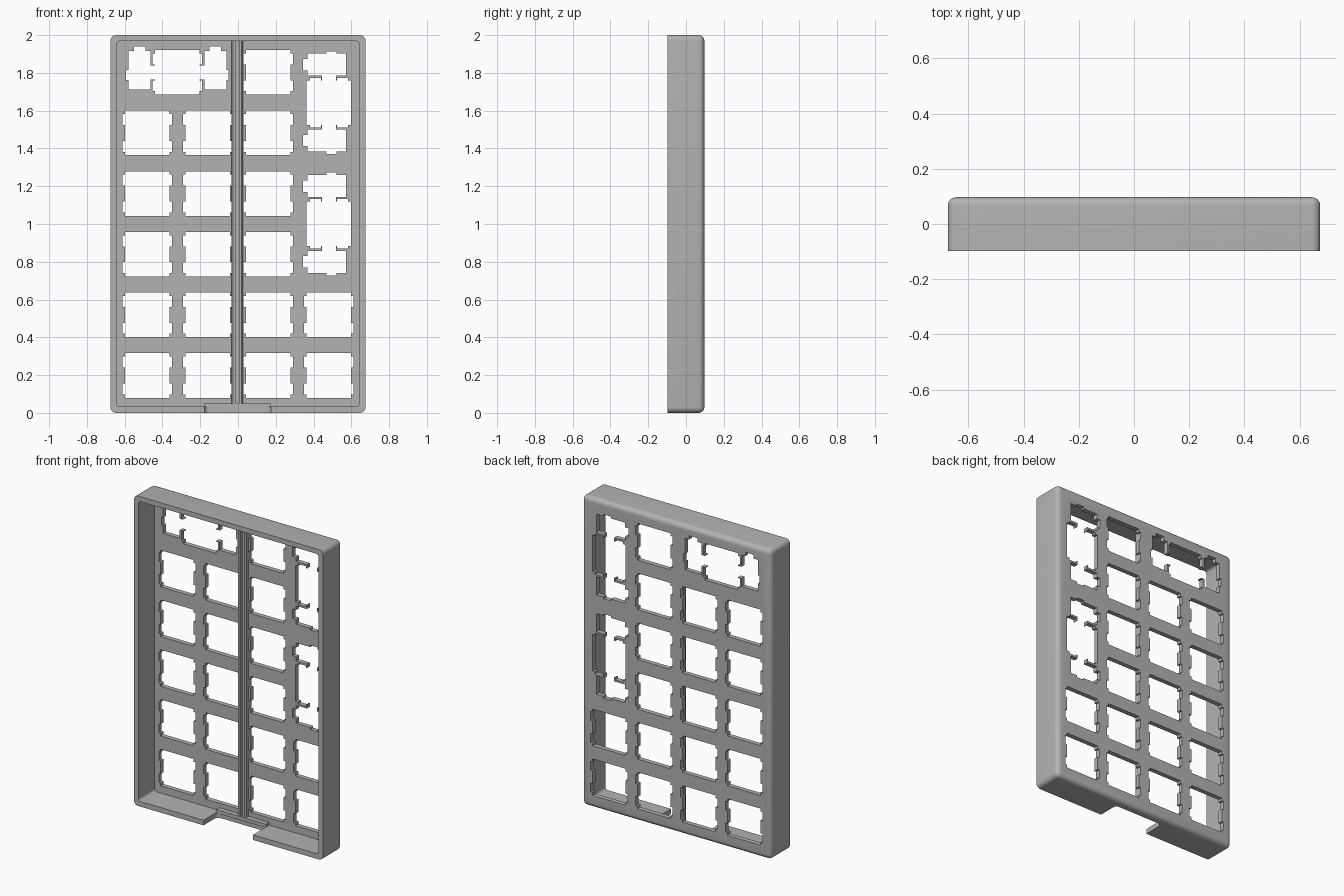
import bpy, bmesh, math
from mathutils import Vector

if "Cube" in bpy.data.objects:
    bpy.data.objects.remove(bpy.data.objects["Cube"])

FRONT, BACK = -0.097, 0.097      # case depth
PLATE = 0.067                    # inner face of the key plate
PITCH = 0.321                    # key spacing
HALF, NOTCH = 0.118, 0.131       # switch hole and clip notch half widths

grey = bpy.data.materials.new("case grey")
grey.use_nodes = True
colour = (0.45, 0.45, 0.45, 1)
grey.diffuse_color = colour
grey.node_tree.nodes["Principled BSDF"].inputs["Base Color"].default_value = colour


def make_object(name, bm):
    bmesh.ops.recalc_face_normals(bm, faces=bm.faces)
    mesh = bpy.data.meshes.new(name)
    bm.to_mesh(mesh)
    bm.free()
    mesh.materials.append(grey)
    obj = bpy.data.objects.new(name, mesh)
    bpy.context.collection.objects.link(obj)
    return obj


def add_box(bm, lo, hi):
    verts = bmesh.ops.create_cube(bm, size=1)["verts"]
    for v in verts:
        v.co = Vector([(a + b) / 2 + c * (b - a) for a, b, c in zip(lo, hi, v.co)])
    return verts


def rounded_box(name, lo, hi, radius, keep):
    """Box with rounded edges, except those that pass the keep test."""
    bm = bmesh.new()
    add_box(bm, lo, hi)
    edges = [e for e in bm.edges if not keep(e)]
    bmesh.ops.bevel(bm, geom=edges, offset=radius, segments=6, profile=0.5,
                    affect='EDGES', clamp_overlap=True)
    return make_object(name, bm)


def add_prism(bm, outline, cx, cz, y0, y1):
    """Extrude an x-z outline along y."""
    face = bm.faces.new([bm.verts.new((cx + u, y0, cz + v)) for u, v in outline])
    out = bmesh.ops.extrude_face_region(bm, geom=[face])
    for v in out["geom"]:
        if isinstance(v, bmesh.types.BMVert):
            v.co.y = y1


def cut(target, cutter):
    mod = target.modifiers.new("cut", 'BOOLEAN')
    mod.operation, mod.solver, mod.object = 'DIFFERENCE', 'EXACT', cutter
    deps = bpy.context.evaluated_depsgraph_get()
    mesh = bpy.data.meshes.new_from_object(target.evaluated_get(deps))
    target.modifiers.clear()
    target.data = mesh
    bpy.data.objects.remove(cutter)


def at_y(e, y):
    return all(abs(v.co.y - y) < 1e-4 for v in e.verts)


def mirrored(half):
    return half + [(-u, v) for u, v in reversed(half)]


# Open-fronted case with rounded corners and back rim
case = rounded_box("case", (-0.675, FRONT, 0), (0.675, BACK, 2), 0.03,
                   lambda e: at_y(e, FRONT))
cavity = rounded_box("cavity", (-0.643, FRONT - 0.1, 0.033), (0.643, PLATE, 1.968), 0.018,
                     lambda e: at_y(e, PLATE) or at_y(e, FRONT - 0.1))
cut(case, cavity)

# Single switch hole: square with two clip notches on each side
upper = [(HALF, 0.042), (NOTCH, 0.042), (NOTCH, 0.1), (HALF, 0.1), (HALF, HALF)]
switch = mirrored([(u, -v) for u, v in reversed(upper)] + upper)

# Double-width hole: switch hole joined to a stabiliser pocket on each side
arm = [(0.143, -0.037), (0.143, -0.09), (0.26, -0.09), (0.26, -0.04), (0.272, -0.04),
       (0.272, 0.013), (0.26, 0.013), (0.26, 0.113), (0.23, 0.113), (0.23, 0.138),
       (0.17, 0.138), (0.17, 0.113), (0.143, 0.113), (0.143, 0.037)]
wide = mirrored([(u, -v) for u, v in reversed(upper)] + [(HALF, -0.037)]
                + arm + [(HALF, 0.037)] + upper)
tall = [(-v, u) for u, v in wide]


def key_x(col):
    return (col - 1.5) * PITCH


def key_z(row):
    return 0.198 + row * PITCH


# All key holes as one cutter
bm = bmesh.new()
holes = [(switch, c, r) for c in range(3) for r in range(5)]
holes += [(switch, 3, 0), (switch, 3, 1), (switch, 2, 5)]
holes += [(wide, 0.5, 5), (tall, 3, 2.5), (tall, 3, 4.5)]
for outline, col, row in holes:
    add_prism(bm, outline, key_x(col), key_z(row), PLATE - 0.05, BACK + 0.05)
cut(case, make_object("key_holes", bm))

# Cable port notch through the bottom wall
port = rounded_box("port_cutter", (-0.178, FRONT - 0.1, -0.05), (0.175, 0.042, 0.045), 0.025,
                   lambda e: abs(e.verts[0].co.z - e.verts[1].co.z) < 1e-4)
cut(case, port)

# Raised sill behind the port
bm = bmesh.new()
add_box(bm, (-0.18, 0.035, 0.028), (0.175, PLATE + 0.003, 0.051))
make_object("port_sill", bm)

# Twin-ribbed rail down the middle of the plate
rail = [(-0.034, 0.002), (-0.034, -0.02), (-0.026, -0.03), (-0.011, -0.03), (-0.011, -0.012),
        (0.004, -0.012), (0.004, -0.03), (0.019, -0.03), (0.027, -0.02), (0.027, 0.002)]
bm = bmesh.new()
base = bm.faces.new([bm.verts.new((x, PLATE + y, 0.045)) for x, y in rail])
top = bmesh.ops.extrude_face_region(bm, geom=[base])["geom"]
bmesh.ops.translate(bm, vec=(0, 0, 1.925),
                    verts=[v for v in top if isinstance(v, bmesh.types.BMVert)])
make_object("centre_rail", bm)

# Smooth the rounded rim, keep the cut edges sharp
bpy.ops.object.select_all(action='DESELECT')
case.select_set(True)
bpy.context.view_layer.objects.active = case
bpy.ops.object.shade_smooth_by_angle(angle=math.radians(30))
